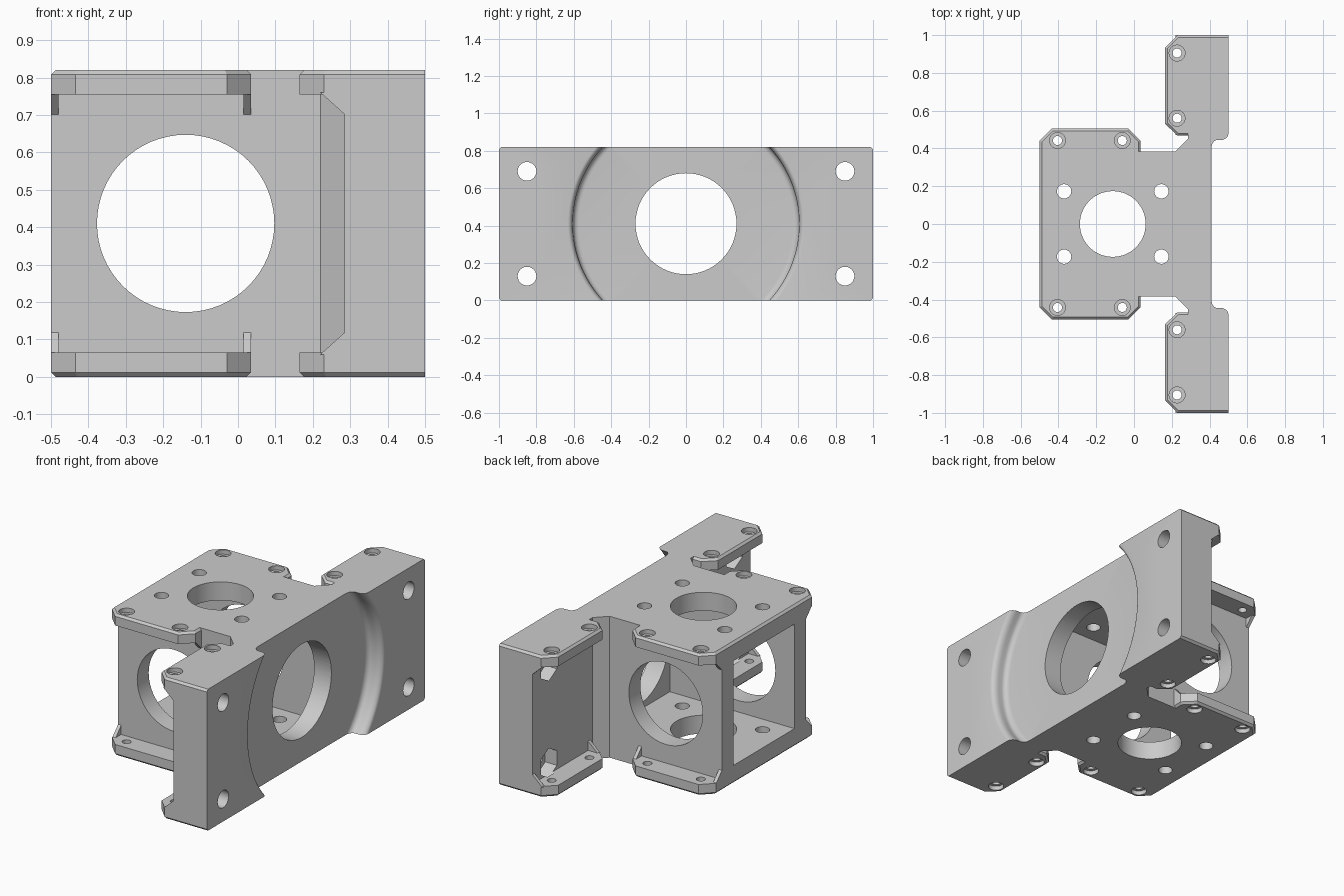
import bpy, bmesh
from math import pi, sin, cos

if "Cube" in bpy.data.objects:
    bpy.data.objects.remove(bpy.data.objects["Cube"])

H, MID, T, CH = 0.82, 0.41, 0.065, 0.012   # height, mid height, flange thickness, edge chamfer
PLACE = {'x': lambda a, b, t: (t, a, b),
         'y': lambda a, b, t: (a, t, b),
         'z': lambda a, b, t: (a, b, t)}


def to_object(name, bm):
    bmesh.ops.recalc_face_normals(bm, faces=bm.faces)
    me = bpy.data.meshes.new(name)
    bm.to_mesh(me)
    bm.free()
    ob = bpy.data.objects.new(name, me)
    bpy.context.collection.objects.link(ob)
    return ob


def prism(name, pts, axis, lo, hi, chamfer=None):
    """Extrude a 2D outline along an axis; chamfer(v1, v2) picks edges to bevel."""
    bm = bmesh.new()
    rings = [[bm.verts.new(PLACE[axis](a, b, t)) for a, b in pts] for t in (lo, hi)]
    n = len(pts)
    for r in rings:
        bm.faces.new(r)
    for i in range(n):
        j = (i + 1) % n
        bm.faces.new((rings[0][i], rings[0][j], rings[1][j], rings[1][i]))
    bmesh.ops.recalc_face_normals(bm, faces=bm.faces)
    if chamfer:
        edges = [e for e in bm.edges if chamfer(e.verts[0].co, e.verts[1].co)]
        bmesh.ops.bevel(bm, geom=edges, offset=CH, segments=1, affect='EDGES')
    return to_object(name, bm)


def ngon(a, b, r, n=48, start=0.0):
    return [(a + r * cos(start + 2 * pi * i / n), b + r * sin(start + 2 * pi * i / n)) for i in range(n)]


def rect(a0, a1, b0, b1):
    return [(a0, b0), (a1, b0), (a1, b1), (a0, b1)]


def combine(tool, op):
    m = body.modifiers.new(op, 'BOOLEAN')
    m.operation, m.object, m.solver = op, tool, 'EXACT'
    bpy.context.view_layer.objects.active = body
    bpy.ops.object.modifier_apply(modifier=m.name)
    bpy.data.objects.remove(tool)


def add(*args):
    combine(prism("part", *args), 'UNION')


def cut(*args):
    combine(prism("cutter", *args), 'DIFFERENCE')


def end_edges(p, q):
    same = lambda u, v, w: abs(u - w) < 1e-4 and abs(v - w) < 1e-4
    return abs(p.z - q.z) < 1e-4 and (same(p.x, q.x, -0.5) or same(abs(p.y), abs(q.y), 1) and p.y * q.y > 0)


# central box, neck and cross wall
half = [(-0.5, 0.385), (0.22, 0.385), (0.285, 0.45), (0.285, 1), (0.5, 1)]
body = prism("motor_bracket", half + [(a, -b) for a, b in reversed(half)], 'z', 0, H, end_edges)

# flange plates, top and bottom
for lo, hi, outer in ((0, T, 0), (H - T, H, H)):
    rim = lambda p, q, z=outer: abs(p.z - z) < 1e-4 and abs(q.z - z) < 1e-4
    add([(-0.5, -0.44), (-0.435, -0.505), (-0.03, -0.505), (0.035, -0.44),
         (0.035, 0.44), (-0.03, 0.505), (-0.435, 0.505), (-0.5, 0.44)], 'z', lo, hi, rim)
    for s in (1, -1):
        add([(a, s * b) for a, b in ((0.165, 0.53), (0.23, 0.468), (0.31, 0.468),
                                     (0.31, 1), (0.23, 1), (0.165, 0.935))], 'z', lo, hi, rim)

# small corner gussets under the flanges
for s in (1, -1):
    for flip in (False, True):
        zf = lambda z: H - z if flip else z
        for x0 in (-0.5, 0.015):
            add([(s * 0.37, zf(0.06)), (s * 0.44, zf(0.06)), (s * 0.37, zf(0.135))], 'x', x0, x0 + 0.02)
        for y0 in (0.47, 0.98):
            lo, hi = sorted((s * y0, s * (y0 + 0.02)))
            add([(0.3, zf(0.06)), (0.22, zf(0.06)), (0.3, zf(0.132))], 'y', lo, hi)

# round recess with a rolled edge on the right face
arc1 = [(0.44 - 0.03 * cos(t * pi / 12), 0.573 + 0.032 * sin(t * pi / 12)) for t in range(7)]
arc2 = [(0.46 + 0.04 * sin(t * pi / 12), 0.632 - 0.027 * cos(t * pi / 12)) for t in range(7)]
bm = bmesh.new()
vs = [bm.verts.new((x, r, MID)) for x, r in [(0.41, 0)] + arc1 + arc2 + [(0.6, 0.632), (0.6, 0)]]
es = [bm.edges.new(p) for p in zip(vs, vs[1:])]
bmesh.ops.spin(bm, geom=vs + es, cent=(0, 0, MID), axis=(1, 0, 0), angle=2 * pi, steps=128)
bmesh.ops.remove_doubles(bm, verts=bm.verts, dist=1e-4)
combine(to_object("recess_cutter", bm), 'DIFFERENCE')

# inner cavity open to the left, then the big round openings
cut(rect(-0.6, 0.30, -0.28, 0.28), 'z', 0.107, H - 0.107)
cut(ngon(-0.14, MID, 0.237, 64), 'y', -0.7, 0.7)
cut(ngon(0, MID, 0.27, 64), 'x', 0.2, 0.7)
cut(ngon(-0.1125, 0, 0.174, 64), 'z', -0.1, H + 0.1)

for s in (1, -1):
    # plate screw holes around the centre opening
    for x in (-0.37, 0.145):
        cut(ngon(x, s * 0.173, 0.038, 32), 'z', -0.1, H + 0.1)
    # counterbored flange holes
    for x, y in ((-0.405, 0.442), (-0.062, 0.442), (0.228, 0.905), (0.228, 0.56)):
        cut(ngon(x, s * y, 0.024, 24), 'z', -0.1, H + 0.1)
        cut(ngon(x, s * y, 0.042, 32), 'z', H - 0.025, H + 0.1)
        cut(ngon(x, s * y, 0.042, 32), 'z', -0.1, 0.025)
    # wing bolt holes with hexagonal nut pockets
    for z in (0.13, H - 0.13):
        cut(ngon(s * 0.85, z, 0.05, 32), 'x', 0.27, 0.6)
        cut(ngon(s * 0.85, z, 0.085, 6, pi / 2), 'x', 0.27, 0.36)

bpy.ops.object.select_all(action='DESELECT')
body.select_set(True)
bpy.context.view_layer.objects.active = body
bpy.ops.object.shade_smooth_by_angle(angle=0.5)
